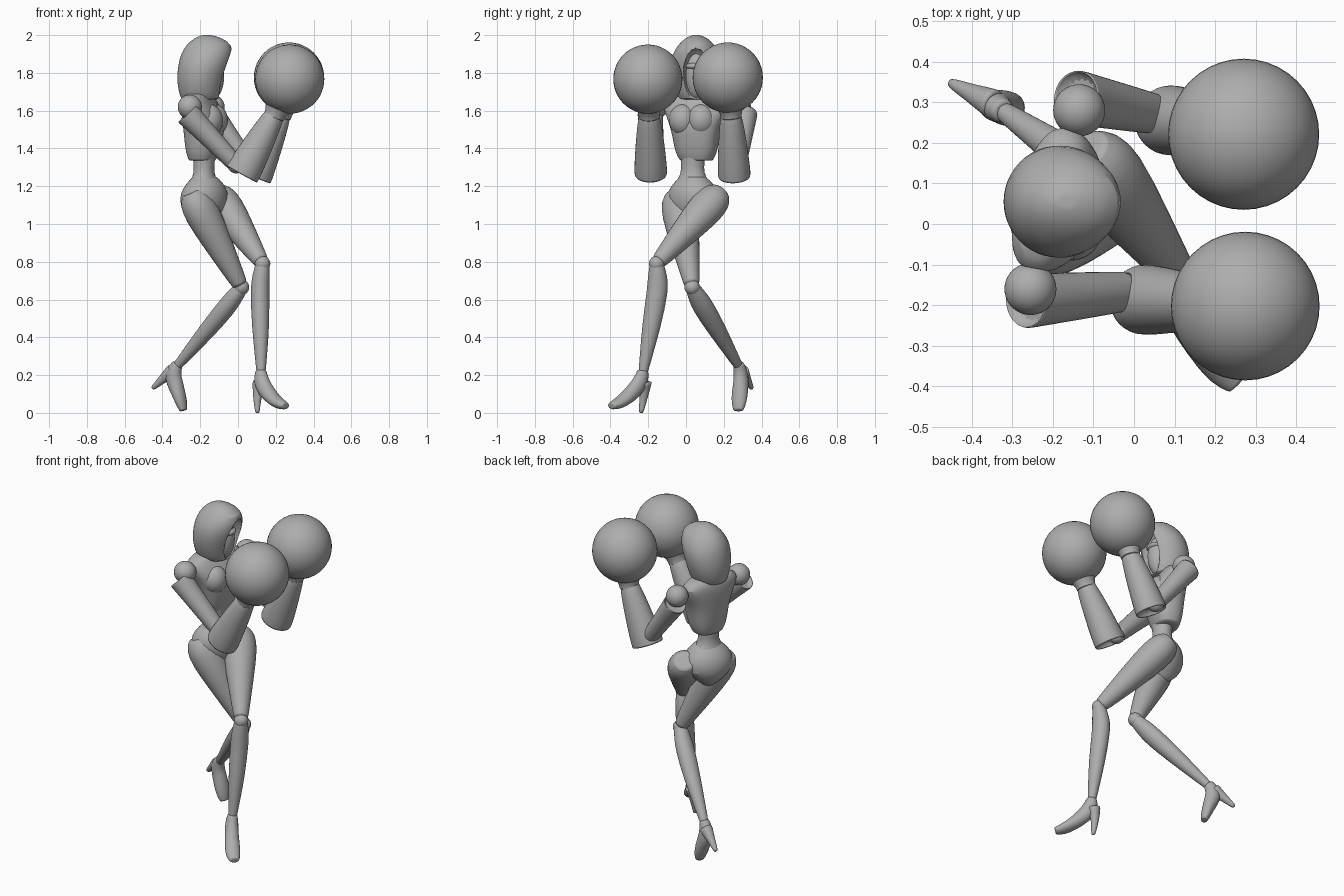
import bpy, bmesh, math
from mathutils import Vector

cube = bpy.data.objects.get("Cube")
if cube:
    bpy.data.objects.remove(cube, do_unlink=True)

GREY = (0.42, 0.42, 0.42, 1)
mat = bpy.data.materials.new("plain grey")
mat.use_nodes = True
mat.diffuse_color = GREY
mat.node_tree.nodes["Principled BSDF"].inputs["Base Color"].default_value = GREY


def finish(name, bm, smooth_levels=0):
    bmesh.ops.recalc_face_normals(bm, faces=bm.faces)
    me = bpy.data.meshes.new(name)
    bm.to_mesh(me)
    bm.free()
    for p in me.polygons:
        p.use_smooth = True
    me.set_sharp_from_angle(angle=math.radians(40))
    me.materials.append(mat)
    ob = bpy.data.objects.new(name, me)
    bpy.context.collection.objects.link(ob)
    if smooth_levels:
        mod = ob.modifiers.new("smooth", "SUBSURF")
        mod.levels = mod.render_levels = smooth_levels
    return ob


def rounded(x, power):
    return math.copysign(abs(x) ** power, x)


def loft(name, stations, side=(0, 1, 0), flat=False, hollow=0.0, sides=16, power=1.0):
    """Skin rounded rings; a station is (centre, half width, half depth)."""
    bm = bmesh.new()
    pts = [Vector(s[0]) for s in stations]
    rings = []
    for i, (c, a, b) in enumerate(stations):
        t = (pts[min(i + 1, len(pts) - 1)] - pts[max(i - 1, 0)]).normalized()
        if flat:
            t = Vector((0, 0, 1))
        u = Vector(side)
        u = (u - t * u.dot(t)).normalized()
        v = u.cross(t)
        angles = [k * math.tau / sides for k in range(sides)]
        rings.append([bm.verts.new(pts[i] + u * a * rounded(math.cos(w), power)
                                   + v * b * rounded(math.sin(w), power))
                      for w in angles])
    for r, s in zip(rings, rings[1:]):
        for k in range(sides):
            n = (k + 1) % sides
            bm.faces.new((r[k], r[n], s[n], s[k]))
    caps = [bm.faces.new(rings[0]), bm.faces.new(rings[-1])]
    bmesh.ops.recalc_face_normals(bm, faces=bm.faces)
    # tight rims keep the ends crisp under smoothing
    for i, cap in enumerate(caps):
        bmesh.ops.inset_individual(bm, faces=[cap], thickness=0.006)
        if i == 0 and hollow:
            bmesh.ops.inset_individual(bm, faces=[cap], thickness=0.003, depth=-hollow)
    return finish(name, bm, 1)


def ball(name, centre, radii):
    bm = bmesh.new()
    bmesh.ops.create_uvsphere(bm, u_segments=40, v_segments=24, radius=1)
    bmesh.ops.scale(bm, vec=radii, verts=bm.verts)
    bmesh.ops.translate(bm, vec=centre, verts=bm.verts)
    return finish(name, bm)


def cube3(r):
    return (r, r, r)


# Torso, turned slightly towards the front
across = Vector((0.26, 0.965, 0))
ahead = Vector((0.965, -0.26, 0))


def body(name, rows, centre, side, power=1.0):
    fwd = Vector((side[1], -side[0], 0))
    loft(name, [(Vector((*centre, z)) + fwd * off, a, b) for z, a, b, off in rows],
         side, flat=True, sides=20, power=power)


body("chest", [(1.335, .088, .068, 0), (1.38, .112, .085, .003), (1.44, .122, .095, .006),
               (1.52, .137, .108, .012), (1.59, .172, .1, 0), (1.645, .192, .082, -.016),
               (1.68, .16, .066, -.02), (1.7, .06, .05, -.01)],
     (-.19, .055), across, .8)
for label, s in (("left", 1), ("right", -1)):
    ball(label + "_bust", Vector((-.185, .045, 1.55)) + across * s * .05 + ahead * .045,
         (.075, .075, .085))
body("waist", [(1.37, .068, .062, 0), (1.29, .06, .052, 0), (1.25, .07, .06, 0),
               (1.2, .11, .085, 0)], (-.18, .035), across)
body("neck", [(1.65, .052, .05, 0), (1.7, .04, .04, 0), (1.8, .045, .045, 0)],
     (-.19, .05), across)

# Pelvis, turned further than the torso
hip_side = Vector((.56, .83, 0))
body("pelvis", [(1.25, .07, .06, 0), (1.22, .108, .09, 0), (1.17, .148, .118, -.003),
                (1.1, .152, .12, -.008), (1.04, .09, .095, -.005), (.99, .03, .045, .005)],
     (-.175, .037), hip_side)

# Hood with a scooped face opening
hood = loft("hood", [((x, .055, z), a, b) for x, z, a, b in (
    (-.2, 1.66, .092, .1), (-.2, 1.69, .112, .113), (-.198, 1.765, .136, .128),
    (-.18, 1.84, .143, .138), (-.167, 1.9, .128, .138), (-.152, 1.95, .096, .122),
    (-.157, 1.985, .06, .074), (-.165, 2.0, .02, .025))], flat=True, sides=24)
scoop = ball("face_cutter", (-.06, .055, 1.785), (.085, .07, .15))
scoop.hide_render = True
scoop.hide_set(True)
cut = hood.modifiers.new("face_opening", "BOOLEAN")
cut.operation, cut.object, cut.solver = "DIFFERENCE", scoop, "EXACT"
ball("face", (-.135, .055, 1.785), (.062, .06, .125))
ball("visor", (-.115, .055, 1.835), (.05, .056, .022))

# Arms with ball shoulders, flared sleeves and round gloves
arms = {
    "left": ((-.135, .28, 1.62), (-.145, .312, 1.59), (.065, .268, 1.305),
             (.085, .256, 1.25), (.23, .238, 1.585), (.27, .221, 1.775), .186),
    "right": ((-.255, -.16, 1.62), (-.269, -.19, 1.585), (-.01, -.165, 1.315),
              (.019, -.186, 1.262), (.198, -.195, 1.585), (.274, -.202, 1.767), .183),
}
for label, (shoulder, cuff, elbow, base, wrist, glove, radius) in arms.items():
    ball(label + "_shoulder", shoulder, cube3(.064))
    c, e, b, w, g = map(Vector, (cuff, elbow, base, wrist, glove))
    loft(label + "_upper_arm", [(c, .07, .07), (c.lerp(e, .12), .067, .065),
                                (c.lerp(e, .5), .06, .056), (e, .05, .047)], hollow=.03)
    ball(label + "_elbow", elbow, cube3(.047))
    loft(label + "_forearm", [(b, .089, .097), (b.lerp(w, .15), .088, .094),
                              (b.lerp(w, .55), .077, .079), (b.lerp(w, .92), .061, .06),
                              (w, .05, .05)], hollow=.04)
    loft(label + "_glove_cuff", [(w.lerp(g, -.12), .058, .058), (w, .056, .056),
                                 (w.lerp(g, .25), .078, .078), (w.lerp(g, .5), .1, .1)])
    ball(label + "_glove", glove, cube3(radius))

# Legs: hip, knee, calf, lower calf, ankle
legs = {
    "left": ((-.093, .148, 1.13), (.13, -.155, .79), (.115, -.147, .66),
             (.12, -.185, .45), (.122, -.228, .21)),
    "right": ((-.22, -.04, 1.115), (.018, .033, .665), (-.06, .092, .56),
              (-.16, .165, .44), (-.325, .28, .245)),
}
for label, joints in legs.items():
    h, k, calf, low, ankle = map(Vector, joints)
    loft(label + "_thigh", [(h.lerp(k, -.12), .058, .054), (h.lerp(k, -.04), .092, .086),
                            (h.lerp(k, .12), .104, .097), (h.lerp(k, .45), .081, .079),
                            (h.lerp(k, .8), .055, .055), (h.lerp(k, .97), .042, .042)],
         hip_side)
    ball(label + "_knee", k, cube3(.041))
    loft(label + "_shin", [(k, .038, .038), (k.lerp(calf, .5), .052, .047),
                           (calf, .059, .052), (low, .05, .047),
                           (low.lerp(ankle, .6), .034, .033), (ankle, .025, .025)])

# High heeled shoes: ankle to toe, then the spike
shoes = {
    "left": (((.122, -.228, .225), (.12, -.235, .175), (.145, -.27, .12),
              (.185, -.32, .075), (.22, -.362, .047), (.253, -.396, .037)),
             ((.115, -.218, .165), (.1, -.222, .095), (.103, -.238, .0)), (.75, -.66, 0)),
    "right": (((-.32, .277, .26), (-.345, .29, .215), (-.338, .292, .165),
               (-.315, .285, .105), (-.3, .28, .055), (-.288, .277, .012)),
              ((-.345, .295, .225), (-.4, .322, .178), (-.452, .348, .13)), (.9, -.42, 0)),
}
sole = ((.03, .03), (.038, .045), (.04, .047), (.045, .036), (.043, .03), (.028, .02))
spike = ((.04, .04), (.023, .023), (.013, .013))
for label, (foot, heel, toward) in shoes.items():
    side = (-toward[1], toward[0], 0)
    loft(label + "_shoe", [(p, *r) for p, r in zip(foot, sole)], side)
    loft(label + "_heel", [(p, *r) for p, r in zip(heel, spike)], side)
